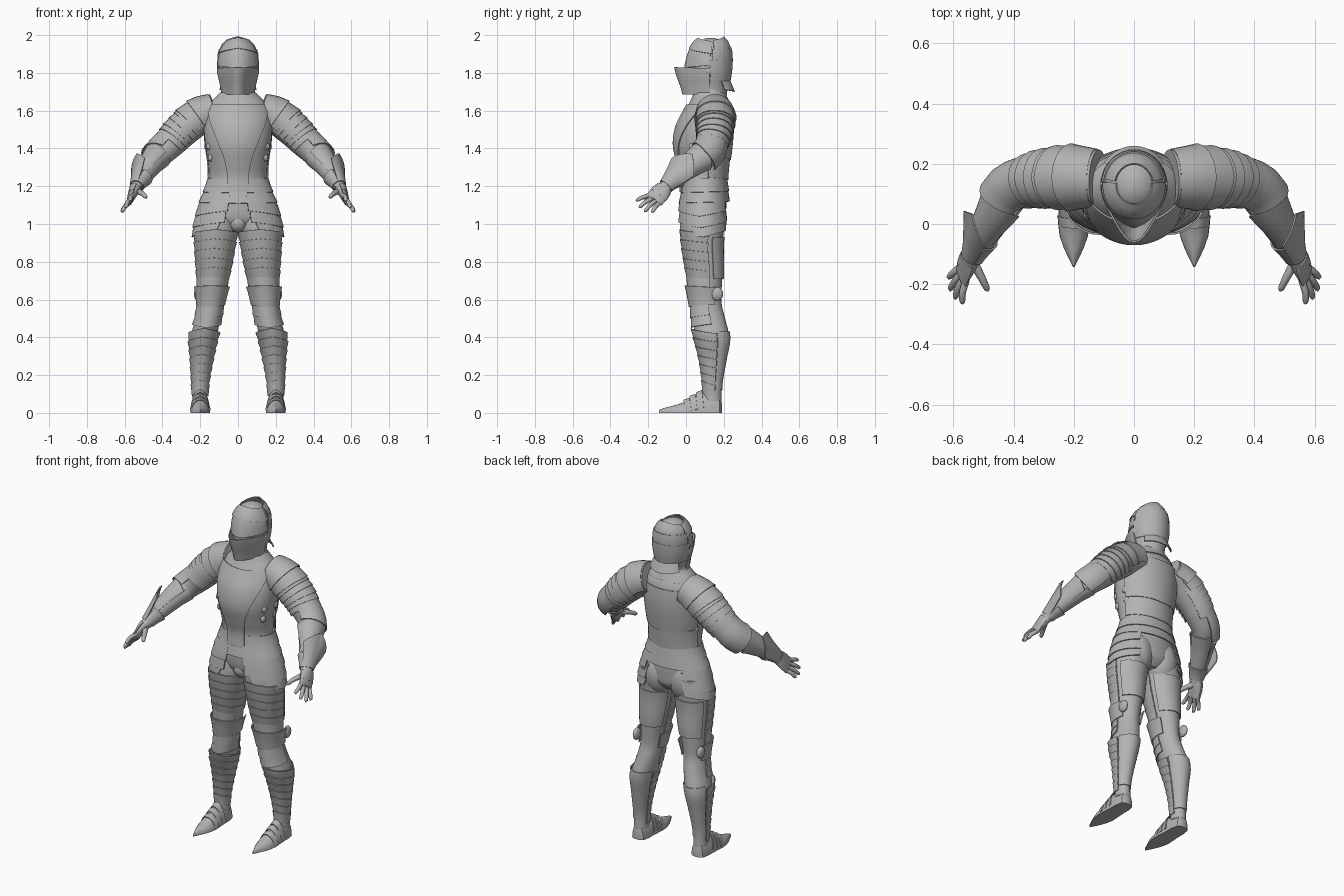
import bpy, bmesh
from math import sin, cos, radians
from mathutils import Vector, Matrix

cube = bpy.data.objects.get("Cube")
if cube:
    bpy.data.objects.remove(cube)

steel = bpy.data.materials.new("steel_grey")
steel.use_nodes = True
steel.diffuse_color = (0.45, 0.45, 0.45, 1)
for node in steel.node_tree.nodes:
    if node.type == 'BSDF_PRINCIPLED':
        node.inputs["Base Color"].default_value = steel.diffuse_color

# Body paths, top to bottom: height, centre x, centre y, half width, half depth
HEAD = [(1.985, 0, .13, .012, .02), (1.97, 0, .13, .05, .055), (1.935, 0, .13, .08, .088),
        (1.88, 0, .128, .098, .106), (1.8, 0, .128, .1, .106), (1.73, 0, .13, .086, .092),
        (1.68, 0, .13, .08, .085)]
TORSO = [(1.76, 0, .13, .07, .07), (1.7, 0, .125, .085, .077), (1.66, 0, .122, .13, .095),
         (1.61, 0, .12, .165, .119), (1.52, 0, .102, .18, .145), (1.42, 0, .09, .174, .148),
         (1.32, 0, .093, .158, .13), (1.25, 0, .097, .153, .117), (1.17, 0, .093, .163, .117)]
HIPS = [(1.28, 0, .098, .153, .115), (1.2, 0, .1, .168, .118), (1.1, 0, .096, .203, .128),
        (1.0, 0, .095, .225, .13), (.9, 0, .095, .225, .13)]
PELVIS = [(1.25, 0, .1, .15, .1), (1.15, 0, .1, .175, .112), (1.05, 0, .1, .18, .112),
          (1.0, 0, .105, .15, .1), (.96, 0, .11, .07, .06)]
LEG = [(1.06, .11, .1, .1, .11), (.98, .115, .09, .108, .112), (.88, .122, .088, .1, .105),
       (.75, .13, .098, .085, .096), (.64, .14, .105, .07, .083), (.58, .145, .108, .066, .08),
       (.5, .158, .122, .066, .085), (.4, .182, .138, .068, .09), (.28, .192, .142, .053, .067),
       (.15, .2, .14, .04, .048), (.06, .2, .14, .04, .048)]
ARM = [(1.6, .12, .152, .092, .095), (1.575, .19, .155, .092, .094), (1.5, .288, .152, .089, .09),
       (1.44, .346, .142, .082, .08), (1.37, .41, .11, .067, .066), (1.32, .455, .04, .055, .056),
       (1.26, .5, -.035, .045, .045), (1.22, .525, -.085, .035, .036), (1.19, .54, -.115, .031, .035)]
PALM = [(1.2, .537, -.105, .03, .035), (1.17, .55, -.13, .024, .043), (1.125, .569, -.17, .014, .044)]


def at(path, z):
    """Smoothly interpolated centre and radii of a path at height z."""
    z = min(max(z, path[-1][0]), path[0][0])
    i = next(k for k in range(len(path) - 1) if z >= path[k + 1][0])
    a, b = path[i], path[i + 1]
    p, q = path[max(i - 1, 0)], path[min(i + 2, len(path) - 1)]
    h = b[0] - a[0]
    t = (z - a[0]) / h
    out = []
    for j in range(1, 5):
        m0 = (b[j] - p[j]) / (b[0] - p[0]) * h
        m1 = (q[j] - a[j]) / (q[0] - a[0]) * h
        out.append((2*t**3 - 3*t*t + 1) * a[j] + (t**3 - 2*t*t + t) * m0
                   + (3*t*t - 2*t**3) * b[j] + (t**3 - t*t) * m1)
    return Vector((out[0], out[1], z)), out[2], out[3]


def shell(bm, path, z0, z1, a0=-180, a1=180, s=(1, 1), p=(0, 0), keel=(0, 0), rows=4, cols=20, ends=None):
    """Curved plate around a path; s scales its edges, p draws them to a point, keel pushes the front out."""
    e0, e1 = ends or (a0, a1)
    grid = []
    for r in range(rows + 1):
        t = r / rows
        z = z0 + (z1 - z0) * t
        c, rx, ry = at(path, z)
        T = (at(path, z - .004)[0] - at(path, z + .004)[0]).normalized()
        if T.z < -.9:
            T = Vector((0, 0, -1))
        V = Vector((0, 1, 0))
        V = (V - T * V.dot(T)).normalized()
        U = T.cross(V)
        k = s[0] + (s[1] - s[0]) * t
        slide = p[0] + (p[1] - p[0]) * t
        push = keel[0] + (keel[1] - keel[0]) * t
        row = []
        for i in range(cols + 1):
            u = i / cols
            a = radians((a0 + (a1 - a0) * u) * (1 - t) + (e0 + (e1 - e0) * u) * t)
            depth = ry * k * sin(a) - push * max(0, -sin(a)) ** 5
            row.append(bm.verts.new(c + U * rx * k * cos(a) + V * depth + T * slide * (1 - abs(2 * u - 1))))
        grid.append(row)
    for g, h in zip(grid, grid[1:]):
        for i in range(cols):
            bm.faces.new((g[i], g[i + 1], h[i + 1], h[i]))


def finish(name, bm, thick=0, paired=False):
    bmesh.ops.remove_doubles(bm, verts=bm.verts, dist=.0004)
    if not thick:
        bmesh.ops.holes_fill(bm, edges=bm.edges, sides=0)
    bmesh.ops.recalc_face_normals(bm, faces=bm.faces)
    me = bpy.data.meshes.new(name)
    bm.to_mesh(me)
    bm.free()
    me.materials.append(steel)
    ob = bpy.data.objects.new(("left_" if paired else "") + name, me)
    bpy.context.collection.objects.link(ob)
    bpy.ops.object.select_all(action='DESELECT')
    ob.select_set(True)
    bpy.context.view_layer.objects.active = ob
    if thick:
        mod = ob.modifiers.new("thickness", 'SOLIDIFY')
        mod.thickness, mod.offset = thick, 0
        bpy.ops.object.modifier_apply(modifier=mod.name)
    bpy.ops.object.shade_smooth_by_angle(angle=radians(40))
    if paired:
        twin = ob.data.copy()
        twin.transform(Matrix.Diagonal((-1, 1, 1, 1)))
        twin.flip_normals()
        bpy.context.collection.objects.link(bpy.data.objects.new("right_" + name, twin))


def tube(name, path, rows=40, cols=28, paired=False):
    bm = bmesh.new()
    shell(bm, path, path[0][0], path[-1][0], rows=rows, cols=cols)
    finish(name, bm, 0, paired)


def plates(name, path, specs, paired=False):
    """Each spec: top, bottom, count of overlapping bands, start angle, end angle, extra options."""
    bm = bmesh.new()
    for z0, z1, n, a0, a1, kw in specs:
        step = (z1 - z0) / n
        for i in range(n):
            shell(bm, path, z0 + step * i, z0 + step * (i + (1.2 if n > 1 else 1)), a0, a1, **kw)
    finish(name, bm, .006, paired)


def balls(name, places, radii, paired=True):
    bm = bmesh.new()
    for place in places:
        m = Matrix.Translation(place) @ Matrix.Diagonal((*radii, 1))
        bmesh.ops.create_uvsphere(bm, u_segments=20, v_segments=12, radius=1, matrix=m)
    finish(name, bm, 0, paired)


# Helmet
tube("helmet_skull", HEAD, rows=30)
plates("brow_plate", HEAD, [
    (1.965, 1.9, 1, -185, 5, dict(s=(1.04, 1.08), p=(-.02, -.03))),
    (1.93, 1.84, 1, -180, 0, dict(s=(1.03, 1.06), p=(-.03, .015), keel=(0, .02)))])
plates("visor", HEAD, [(1.825, 1.69, 1, -178, -2, dict(s=(1.07, 1.05), p=(-.005, .005), keel=(.072, .055)))])
plates("helmet_back_lames", HEAD, [
    (1.97, 1.9, 1, 10, 170, dict(s=(1.25, 1.06), p=(-.022, .01))),
    (1.925, 1.84, 1, 5, 175, dict(s=(1.16, 1.03), p=(-.01, .015))),
    (1.865, 1.76, 1, 0, 180, dict(s=(1.09, 1.03), p=(-.01, .015))),
    (1.76, 1.71, 1, 35, 145, dict(s=(1.03, 1.42), p=(0, .01)))])
balls("visor_pivot", [(.104, .12, 1.81)], (.008, .018, .018))

# Cuirass
tube("torso", TORSO, rows=44, cols=40)
plates("gorget", TORSO, [(1.735, 1.655, 2, -270, 90, dict(s=(1.04, 1.05), p=(0, .03), cols=40))])
bm = bmesh.new()
edge = [(1.63, 72), (1.58, 60), (1.52, 49), (1.45, 38), (1.36, 27), (1.27, 21), (1.17, 20)]
for (za, wa), (zb, wb) in zip(edge, edge[1:]):
    shell(bm, TORSO, za, zb, -90 - wa, -90 + wa, s=(1.03, 1.03), keel=(.005, .005), ends=(-90 - wb, -90 + wb))
finish("breastplate_centre", bm, .006)
plates("backplate", TORSO, [
    (1.6, 1.36, 1, 15, 165, dict(s=(1.02, 1.04), p=(0, .02), rows=8)),
    (1.35, 1.18, 2, 10, 170, dict(s=(1.02, 1.06), p=(0, .015)))])
balls("side_buckles", [(.154, .035, 1.41), (.146, .035, 1.35), (.165, .12, 1.41), (.153, .12, 1.35)], (.014, .02, .02))

# Hips
tube("pelvis", PELVIS, rows=20, cols=36)
balls("buttock", [(.088, .125, 1.03)], (.096, .092, .13))
balls("groin_guard", [(0, .04, 1.01)], (.052, .05, .055), False)
plates("waist_fauld", HIPS, [(1.24, 1.13, 2, -270, 90, dict(s=(1, 1.05), p=(0, .01), cols=40))])
plates("tasset", HIPS, [
    (1.16, 1.07, 1, -76, 55, dict(s=(1.01, 1.07), p=(0, .03))),
    (1.1, 1.01, 1, -73, 58, dict(s=(1.0, 1.07), p=(0, .03))),
    (1.045, .965, 1, -70, 60, dict(s=(1.0, 1.07), p=(0, .035), ends=(-62, 56)))], True)

# Legs
tube("leg", LEG, rows=50, paired=True)
plates("thigh_lames", LEG, [
    (.95, .7, 5, -195, 15, dict(s=(1.1, 1.03), p=(-.022, -.01))),
    (.93, .71, 1, 28, 152, dict(s=(1.04, 1.05), rows=8))], True)
plates("knee_guard", LEG, [
    (.71, .65, 1, -195, 15, dict(s=(1.05, 1.12), p=(-.015, 0))),
    (.665, .575, 1, -210, 30, dict(s=(1.27, 1.13), p=(-.01, .015))),
    (.58, .48, 2, -185, 5, dict(s=(1.05, 1.12), p=(0, .02)))], True)
balls("knee_disc", [(.215, .165, .63)], (.018, .032, .036))
plates("greave_lames", LEG, [
    (.42, .1, 7, -195, 15, dict(s=(1.2, 1.05), p=(-.028, -.01))),
    (.43, .12, 1, 18, 162, dict(s=(1.05, 1.05), rows=10))], True)

# Pointed shoe, lofted heel to toe
bm = bmesh.new()
rings = []
for y, w, h in [(.19, .02, .05), (.178, .038, .09), (.14, .046, .1), (.08, .047, .11), (.04, .05, .085),
                (0, .052, .06), (-.04, .047, .046), (-.08, .033, .035), (-.12, .014, .025), (-.143, .002, .016)]:
    rings.append([bm.verts.new((.2 + w * cos(radians(a)), y, h * sin(radians(a)))) for a in range(0, 181, 15)])
for g, h in zip(rings, rings[1:]):
    for i in range(len(g)):
        j = (i + 1) % len(g)
        bm.faces.new((g[i], g[j], h[j], h[i]))
finish("pointed_shoe", bm, 0, True)

# Overlapping instep bands
bm = bmesh.new()
for y, w, h in [(.085, .049, .118), (.05, .051, .097), (.018, .053, .075)]:
    band = [[bm.verts.new((.2 + w * k * cos(radians(a)), y - d - .012 * sin(radians(a)), h * k * sin(radians(a))))
             for a in range(10, 171, 10)] for d, k in ((-.012, 1.02), (.02, .9))]
    for i in range(len(band[0]) - 1):
        bm.faces.new((band[0][i], band[0][i + 1], band[1][i + 1], band[1][i]))
finish("instep_bands", bm, .004, True)

# Arms
tube("arm", ARM, rows=44, paired=True)
plates("shoulder_guard", ARM, [
    (1.597, 1.565, 1, -120, 120, dict(s=(1.0, 1.17), p=(0, .01))),
    (1.58, 1.535, 1, -125, 125, dict(s=(1.03, 1.14), p=(0, .025)))], True)
plates("upper_arm_lames", ARM, [(1.55, 1.43, 5, -140, 140, dict(s=(1.02, 1.1), p=(0, .015), rows=3))], True)
plates("elbow_guard", ARM, [(1.435, 1.355, 1, -75, 115, dict(s=(1.04, 1.4), p=(0, .02)))], True)
plates("forearm_guard", ARM, [
    (1.345, 1.25, 1, -100, 100, dict(s=(1.32, 1.08), p=(-.03, 0))),
    (1.36, 1.23, 1, 100, 260, dict(s=(1.04, 1.08)))], True)
plates("gauntlet_cuff", ARM, [
    (1.275, 1.2, 1, -60, 60, dict(s=(1.95, 1.13), p=(-.07, 0), ends=(-80, 80))),
    (1.25, 1.2, 1, 75, 285, dict(s=(1.3, 1.1)))], True)

# Hands
tube("palm", PALM, rows=10, cols=20, paired=True)
plates("knuckle_plate", PALM, [(1.19, 1.125, 2, -80, 80, dict(s=(1.1, 1.16)))], True)
tips = [(.57, -.265, 1.122), (.593, -.25, 1.087), (.61, -.222, 1.065), (.614, -.183, 1.062)]
for i, (x, y, z) in enumerate(tips):
    w = (i - 1.5) * .022
    bx, by, bz = .565 + w * .22, -.163 + w * .76, 1.133 - w * .6
    mid = ((bz + z) / 2 + .005, (bx + x) / 2 + .005, (by + y) / 2, .0115, .0115)
    finger = [(bz, bx, by, .012, .012), mid, (z + .004, x, y + .006, .009, .009), (z, x, y, .003, .003)]
    tube(("index", "middle", "ring", "little")[i] + "_finger", finger, rows=10, cols=12, paired=True)
thumb = [(1.175, .535, -.125, .017, .017), (1.16, .505, -.18, .013, .013),
         (1.143, .488, -.215, .01, .01), (1.139, .485, -.222, .004, .004)]
tube("thumb", thumb, rows=10, cols=12, paired=True)
